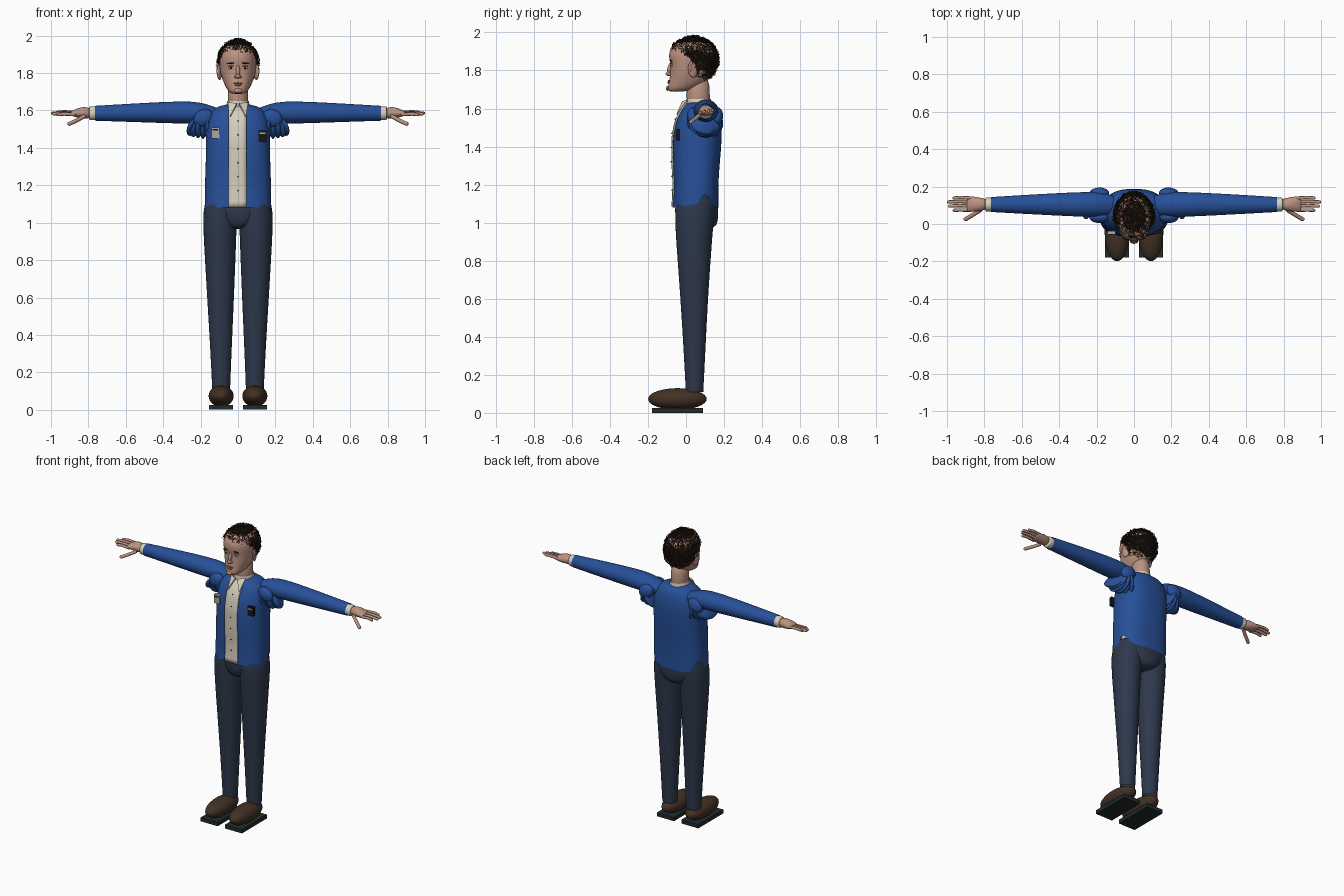
import bpy, bmesh, math, random
from mathutils import Matrix, Vector, Euler

random.seed(4)
if "Cube" in bpy.data.objects:
    bpy.data.objects.remove(bpy.data.objects["Cube"], do_unlink=True)


def material(name, *rgb):
    m = bpy.data.materials.new(name)
    m.use_nodes = True
    m.diffuse_color = (*rgb, 1)
    node = m.node_tree.nodes["Principled BSDF"]
    node.inputs["Base Color"].default_value = (*rgb, 1)
    node.inputs["Roughness"].default_value = 0.7
    return m


SKIN = material("skin", 0.50, 0.29, 0.22)
LIP = material("lip", 0.36, 0.17, 0.14)
JACKET = material("blue_jacket", 0.02, 0.08, 0.32)
SHIRT = material("cream_shirt", 0.68, 0.63, 0.52)
TROUSER = material("dark_trousers", 0.027, 0.04, 0.072)
SHOE = material("brown_leather", 0.055, 0.03, 0.017)
SOLE = material("dark_sole", 0.015, 0.024, 0.026)
HAIR = material("dark_hair", 0.026, 0.014, 0.008)
BLACK = material("black", 0.008, 0.008, 0.01)
SILVER = material("silver", 0.4, 0.4, 0.4)


def finish(name, bm, mat, smooth=True, subdiv=0):
    bmesh.ops.recalc_face_normals(bm, faces=bm.faces)
    mesh = bpy.data.meshes.new(name)
    bm.to_mesh(mesh)
    bm.free()
    for p in mesh.polygons:
        p.use_smooth = smooth
    mesh.materials.append(mat)
    ob = bpy.data.objects.new(name, mesh)
    bpy.context.collection.objects.link(ob)
    if subdiv:
        ob.modifiers.new("Smooth", "SUBSURF").levels = subdiv
        ob.modifiers["Smooth"].render_levels = subdiv
    return ob


def power(v, e):
    return math.copysign(abs(v) ** e, v)


def loft(name, rings, mat, axis="Z", e=1.0, side=1, cap=True, shape=None, n=32):
    """Rings are (position, centre a, radius a, centre b, radius b)."""
    bm = bmesh.new()
    loops = []
    for t, ca, ra, cb, rb in rings:
        loop = []
        for i in range(n):
            w = math.tau * (i + 0.5) / n
            a, b = ca + ra * power(math.cos(w), e), cb + rb * power(math.sin(w), e)
            co = Vector((a, b, t) if axis == "Z" else (t, a, b))
            if shape:
                shape(co)
            co.x *= side
            loop.append(bm.verts.new(co))
        loops.append(loop)
    for lo, hi in zip(loops, loops[1:]):
        for i in range(n):
            j = (i + 1) % n
            bm.faces.new((lo[i], lo[j], hi[j], hi[i]))
    if cap:
        bm.faces.new(loops[0])
        bm.faces.new(loops[-1])
    return finish(name, bm, mat, subdiv=1)


def ball(name, loc, radii, mat, rot=(0, 0, 0), seg=24):
    bm = bmesh.new()
    bmesh.ops.create_uvsphere(bm, u_segments=seg, v_segments=seg // 2, radius=1,
                              matrix=Matrix.LocRotScale(Vector(loc), Euler(rot), Vector(radii)))
    return finish(name, bm, mat)


def box(name, loc, size, mat):
    bm = bmesh.new()
    bmesh.ops.create_cube(bm, size=1, matrix=Matrix.LocRotScale(Vector(loc), None, Vector(size)))
    return finish(name, bm, mat, smooth=False)


def tube(name, paths, radius, mat, cyclic=False, res=2):
    cu = bpy.data.curves.new(name, "CURVE")
    cu.dimensions = "3D"
    cu.bevel_depth, cu.bevel_resolution, cu.use_fill_caps = radius, res, True
    for path in paths:
        sp = cu.splines.new("POLY")
        sp.points.add(len(path) - 1)
        sp.use_cyclic_u = cyclic
        for p, co in zip(sp.points, path):
            p.co = (*co, 1)
    cu.materials.append(mat)
    ob = bpy.data.objects.new(name, cu)
    bpy.context.collection.objects.link(ob)


def body_rings(table):
    """Turn (z, half width, front y, back y) rows into loft rings."""
    return [(z, 0, w, (f + b) / 2, (b - f) / 2) for z, w, f, b in table]


def front(rings, e, x, z):
    """Front surface y of a lofted body at x, z."""
    for lo, hi in zip(rings, rings[1:]):
        if lo[0] <= z <= hi[0]:
            k = (z - lo[0]) / (hi[0] - lo[0])
            _, _, w, c, d = (p + (q - p) * k for p, q in zip(lo, hi))
            return c - d * max(0, 1 - min(1, abs(x) / w) ** (2 / e)) ** (e / 2)


# Jacket body with raised side vents in the hem
TE = 0.8
TORSO = body_rings([(1.08, .178, -.07, .17), (1.14, .178, -.066, .17), (1.21, .177, -.064, .17),
                    (1.32, .172, -.07, .178), (1.45, .172, -.07, .19), (1.54, .167, -.052, .187),
                    (1.60, .145, -.02, .17), (1.625, .10, 0, .15), (1.635, .045, .02, .11)])


def hem(co):
    if co.z < 1.16 and abs(co.x) > 0.13:
        co.z += 0.07 * math.exp(-((co.y - 0.1) / 0.035) ** 2)


loft("jacket_body", TORSO, JACKET, e=TE, cap=False, shape=hem, n=48)

# Shirt front strip following the chest
bm = bmesh.new()
columns = [-.05, -.025, 0, .022, .045]
grid = [[bm.verts.new((x, front(TORSO, TE, x, z) - .007, z)) for x in columns]
        for z in [1.085 + i * .0272 for i in range(21)]]
for r0, r1 in zip(grid, grid[1:]):
    for i in range(len(columns) - 1):
        bm.faces.new((r0[i], r0[i + 1], r1[i + 1], r1[i]))
finish("shirt_front", bm, SHIRT).modifiers.new("Thick", "SOLIDIFY").thickness = .008
for i in range(6):
    z = 1.17 + i * .075
    ball("shirt_button", (0, front(TORSO, TE, 0, z) - .009, z), (.004, .003, .004), BLACK, seg=10)

# Collar band and points
loft("collar_band", [(1.60, 0, .068, .065, .072), (1.65, 0, .058, .065, .066)], SHIRT, cap=False)
for s in (1, -1):
    bm = bmesh.new()
    bm.faces.new([bm.verts.new((s * x, y, z)) for x, y, z in
                  ((.004, -.014, 1.635), (.052, .012, 1.64), (.04, -.045, 1.565))])
    finish("collar_point", bm, SHIRT, False).modifiers.new("Thick", "SOLIDIFY").thickness = .008

# Chest badges
for name, x, z, plate, detail in (("right_badge", -.121, 1.48, SILVER, BLACK),
                                  ("left_badge", .131, 1.462, BLACK, SILVER)):
    y = front(TORSO, TE, x, z) - .008
    box(name, (x, y, z), (.042, .02, .06), plate)
    box(name + "_strip", (x, y - .01, z + .016), (.03, .004, .008), detail)

# Pelvis, shared by both trouser legs
loft("trouser_seat", body_rings([(.965, .045, -.02, .13), (.985, .085, -.045, .165),
                                 (1.03, .15, -.058, .17), (1.09, .182, -.058, .168),
                                 (1.17, .170, -.05, .16)]), TROUSER, e=.9)

for s, label in ((1, "left_"), (-1, "right_")):
    # Trouser leg, shoe and sole
    loft(label + "trouser_leg", [(.11, .09, .048, .045, .046), (.3, .091, .056, .045, .056),
                                 (.6, .093, .072, .043, .072), (.95, .097, .089, .042, .098),
                                 (1.06, .096, .092, .046, .105), (1.13, .09, .08, .05, .10)],
         TROUSER, side=s, cap=False)
    ball(label + "shoe", (s * .09, -.045, .073), (.067, .154, .057), SHOE, seg=32)
    box(label + "sole", (s * .092, -.045, .013), (.128, .27, .026), SOLE)

    # Sleeve with gathered folds at the shoulder
    loft(label + "sleeve", [(.09, .1, .04, 1.575, .03), (.14, .105, .06, 1.58, .045),
                            (.20, .105, .067, 1.587, .058), (.30, .105, .066, 1.59, .061),
                            (.55, .105, .053, 1.588, .050), (.765, .104, .040, 1.585, .040)],
         JACKET, axis="X", side=s, cap=False)
    for i in range(6):
        ball(label + "sleeve_fold", (s * (.155 + .017 * i), .1 + .008 * (-1) ** i, 1.528 - .003 * i),
             (.019, .09 - .004 * i, .088 - .007 * i), JACKET, (.2 * (-1) ** i, s * (.35 - .16 * i), s * .12 * (i - 2)))
    for y in (.035, .165):
        ball(label + "shoulder_pleat", (s * .185, y, 1.56), (.055, .03, .045), JACKET, (0, s * .5, 0))

    # Cuff, palm, fingers and thumb
    loft(label + "cuff", [(.75, .104, .037, 1.585, .037), (.77, .104, .037, 1.585, .037),
                          (.794, .104, .037, 1.585, .037), (.796, .104, .034, 1.585, .034)],
         SHIRT, axis="X", side=s)
    loft(label + "palm", [(.78, .105, .027, 1.585, .025), (.82, .105, .035, 1.588, .033),
                          (.855, .106, .041, 1.587, .027), (.89, .107, .041, 1.584, .013),
                          (.895, .107, .036, 1.584, .009)], SKIN, axis="X", side=s)
    fingers = [(.073, .968), (.096, .992), (.118, .998), (.139, .97)]
    for i, (y, tip) in enumerate(fingers):
        z = 1.578 + .004 * i
        tube(label + "finger", [[(s * .87, y, z), (s * .93, y + .002, z + .003), (s * (tip - .008), y, z)]],
             .009, SKIN)
        ball(label + "fingertip", (s * (tip - .008), y, z), (.01, .009, .009), SKIN, seg=12)
    tube(label + "thumb", [[(s * .82, .075, 1.57), (s * .86, .05, 1.548), (s * .9, .026, 1.529)]], .011, SKIN)
    ball(label + "thumb_tip", (s * .9, .026, 1.529), (.012, .011, .011), SKIN, seg=12)

# Neck and head
loft("neck", [(1.58, 0, .058, .068, .062), (1.66, 0, .053, .063, .061), (1.78, 0, .056, .065, .062)], SKIN)
HE = .92
HEAD = body_rings([(1.688, .03, -.085, -.02), (1.698, .05, -.098, .04), (1.73, .069, -.092, .10),
                   (1.765, .083, -.085, .125), (1.80, .094, -.082, .145), (1.83, .097, -.081, .155),
                   (1.86, .099, -.09, .16), (1.90, .097, -.09, .158), (1.935, .083, -.07, .14),
                   (1.96, .05, -.03, .10)])
loft("head", HEAD, SKIN, e=HE)


def on_face(name, x, z, radii, mat, rot=(0, 0, 0), out=0, seg=16):
    ball(name, (x, front(HEAD, HE, x, z) - out, z), radii, mat, rot, seg)


on_face("nose_bridge", 0, 1.812, (.011, .016, .036), SKIN, (-.25, 0, 0))
on_face("nose_tip", 0, 1.783, (.014, .018, .012), SKIN, out=.006)
on_face("upper_lip", 0, 1.746, (.024, .007, .005), LIP)
on_face("lower_lip", 0, 1.737, (.020, .008, .006), LIP)
on_face("chin", 0, 1.706, (.022, .008, .013), SKIN)
for s, label in ((1, "left_"), (-1, "right_")):
    on_face(label + "nostril", s * .012, 1.779, (.008, .012, .007), SKIN)
    on_face(label + "eye", s * .037, 1.829, (.015, .005, .007), SHIRT)
    on_face(label + "iris", s * .037, 1.829, (.006, .003, .006), BLACK, out=.004)
    on_face(label + "eyelid", s * .037, 1.837, (.018, .008, .004), SKIN)
    on_face(label + "eyebrow", s * .04, 1.852, (.022, .005, .004), HAIR, (0, s * .12, s * .2))
    ball(label + "ear", (s * .1, .035, 1.805), (.011, .026, .043), SKIN, (.15, 0, s * .35))
    ball(label + "ear_hollow", (s * .109, .031, 1.81), (.004, .014, .025), LIP, (.15, 0, s * .35), 12)


# Hair cap trimmed along the hairline, covered in small curls
def hairline(y):
    for (y0, z0), (y1, z1) in (((-.2, 1.91), (-.07, 1.91)), ((-.07, 1.91), (.02, 1.87)),
                               ((.02, 1.87), (.065, 1.755)), ((.065, 1.755), (.3, 1.74))):
        if y <= y1:
            return z0 + (z1 - z0) * (y - y0) / (y1 - y0)


CENTRE, RADII = Vector((0, .038, 1.855)), Vector((.103, .127, .118))
bm = bmesh.new()
bmesh.ops.create_uvsphere(bm, u_segments=64, v_segments=48, radius=1,
                          matrix=Matrix.LocRotScale(CENTRE, None, RADII))
bmesh.ops.delete(bm, context="FACES", geom=[
    f for f in bm.faces if f.calc_center_median().z < hairline(f.calc_center_median().y)])
finish("hair_cap", bm, HAIR).modifiers.new("Thick", "SOLIDIFY").thickness = .012

curls = []
while len(curls) < 1100:
    d = Vector([random.gauss(0, 1) for _ in range(3)]).normalized()
    p = CENTRE + d * RADII + d * random.uniform(-.002, .007)
    if p.z < hairline(p.y) + .006:
        continue
    turn = Euler([random.uniform(0, math.tau) for _ in range(3)]).to_matrix()
    r = random.uniform(.006, .011)
    curls.append([p + turn @ Vector((r * math.cos(a), r * math.sin(a), 0))
                  for a in (math.tau * k / 9 for k in range(9))])
tube("hair_curls", curls, .0016, HAIR, cyclic=True, res=0)
